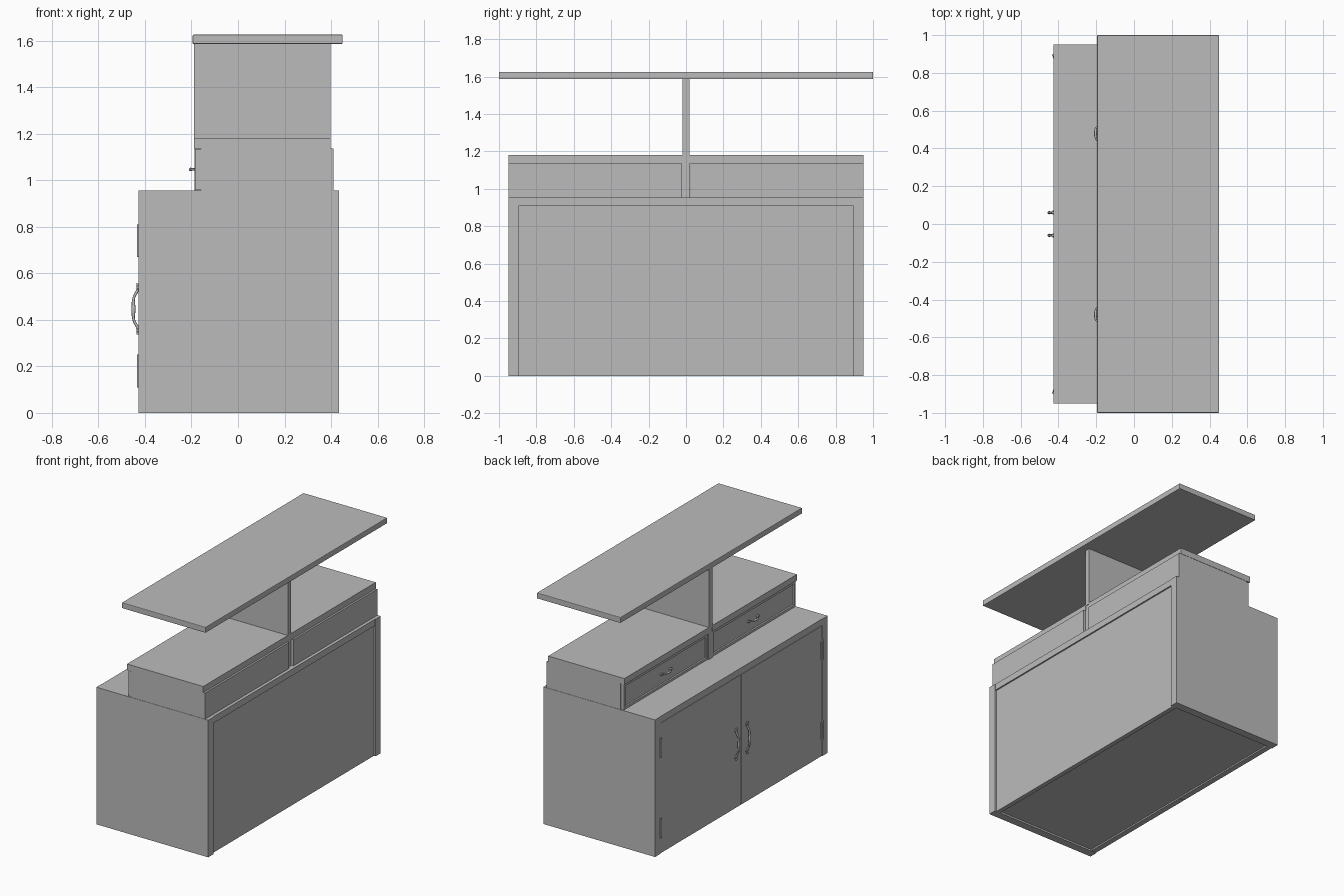
import bpy
import bmesh
from mathutils import Vector

cube = bpy.data.objects.get("Cube")
if cube:
    bpy.data.objects.remove(cube, do_unlink=True)


def make_material(name, value):
    mat = bpy.data.materials.new(name)
    mat.use_nodes = True
    color = (value, value, value, 1)
    mat.diffuse_color = color
    mat.node_tree.nodes["Principled BSDF"].inputs["Base Color"].default_value = color
    return mat


grey = make_material("plain grey", 0.5)


def finish(name, bm):
    mesh = bpy.data.meshes.new(name)
    bm.to_mesh(mesh)
    bm.free()
    mesh.materials.append(grey)
    obj = bpy.data.objects.new(name, mesh)
    bpy.context.collection.objects.link(obj)
    return obj


def box(name, x, y, z, inset=0, depth=0):
    """Box from (min, max) ranges; optionally a recessed panel on the -x face."""
    bm = bmesh.new()
    bmesh.ops.create_cube(bm, size=1)
    for v in bm.verts:
        v.co = Vector((r[0] if c < 0 else r[1]) for c, r in zip(v.co, (x, y, z)))
    bm.normal_update()
    if inset:
        front = [f for f in bm.faces if f.normal.x < -0.9]
        bmesh.ops.inset_region(bm, faces=front, thickness=inset)
        bmesh.ops.inset_region(bm, faces=front, thickness=0.004, depth=-depth)
    return finish(name, bm)


def mirrored(y, side):
    return tuple(sorted((y[0] * side, y[1] * side)))


def cylinder(name, center, radius, depth, axis):
    bm = bmesh.new()
    bmesh.ops.create_cone(bm, cap_ends=True, segments=12, radius1=radius,
                          radius2=radius, depth=depth)
    turn = Vector((0, 0, 1)).rotation_difference(Vector(axis))
    bmesh.ops.rotate(bm, verts=bm.verts, matrix=turn.to_matrix())
    bmesh.ops.translate(bm, verts=bm.verts, vec=center)
    obj = finish(name, bm)
    for p in obj.data.polygons:
        p.use_smooth = len(p.vertices) == 4
    return obj


def pull_handle(name, base, along, length, reach, radius):
    """Wavy bow handle on a -x face, with a small foot at each end."""
    base, along = Vector(base), Vector(along)
    curve = bpy.data.curves.new(name, "CURVE")
    curve.dimensions = "3D"
    curve.bevel_depth = radius
    curve.bevel_resolution = 2
    curve.resolution_u = 5
    curve.use_fill_caps = True
    profile = [(-0.5, 0.15, 1), (-0.38, 0.2, 0.9), (-0.22, 0.75, 0.8), (0, 0.8, 1.3),
               (0.22, 0.75, 0.8), (0.38, 0.2, 0.9), (0.5, 0.15, 1)]
    spline = curve.splines.new("BEZIER")
    spline.bezier_points.add(len(profile) - 1)
    for point, (t, out, thick) in zip(spline.bezier_points, profile):
        point.co = base + along * t * length + Vector((-out * reach, 0, 0))
        point.radius = thick
        point.handle_left_type = point.handle_right_type = "AUTO"
    curve.materials.append(grey)
    obj = bpy.data.objects.new(name, curve)
    bpy.context.collection.objects.link(obj)
    for t in (-0.42, 0.42):
        cylinder(name + "_foot", base + along * t * length - Vector((0.002, 0, 0)),
                 radius * 1.5, 0.008, (1, 0, 0))


# Lower cabinet carcass
box("cabinet_top", (-0.425, 0.432), (-0.893, 0.893), (0.91, 0.955))
box("cabinet_bottom", (-0.4, 0.41), (-0.893, 0.893), (0.012, 0.05))
box("cabinet_back", (0.39, 0.422), (-0.893, 0.893), (0, 0.945))

for side, word in ((1, "left"), (-1, "right")):
    # Cabinet sides, doors and door fittings
    box(word + "_side_panel", (-0.427, 0.435), mirrored((0.893, 0.95), side), (0, 0.955))
    box(word + "_door", (-0.425, -0.385), mirrored((0.002, 0.89), side), (0.002, 0.907))
    pull_handle(word + "_door_handle", (-0.425, 0.06 * side, 0.447), (0, 0, 1),
                0.22, 0.03, 0.007)
    for z in (0.18, 0.74):
        cylinder(word + "_hinge_pin", (-0.428, 0.893 * side, z), 0.006, 0.14, (0, 0, 1))
        box(word + "_hinge_leaf", (-0.429, -0.42), mirrored((0.875, 0.893), side),
            (z - 0.06, z + 0.06))

    # Drawer unit with its recessed front and lid
    box(word + "_drawer_case", (-0.16, 0.41), mirrored((0.024, 0.948), side), (0.955, 1.137))
    box(word + "_drawer_front", (-0.184, -0.16), mirrored((0.026, 0.945), side),
        (0.958, 1.134), inset=0.022, depth=0.008)
    box(word + "_drawer_lid", (-0.19, 0.397), mirrored((0.018, 0.95), side), (1.137, 1.18))
    pull_handle(word + "_drawer_handle", (-0.178, 0.48 * side, 1.047), (0, 1, 0),
                0.12, 0.032, 0.006)

# Central upright and the shelf it carries
box("divider", (-0.188, 0.395), (-0.024, 0.022), (0.955, 1.18))
box("upright_panel", (-0.19, 0.397), (-0.019, 0.018), (1.17, 1.588))
shelf = box("top_shelf", (-0.195, 0.45), (-1, 1), (1.586, 1.626))
bevel = shelf.modifiers.new("soft_edge", "BEVEL")
bevel.width = 0.004
bevel.segments = 2
